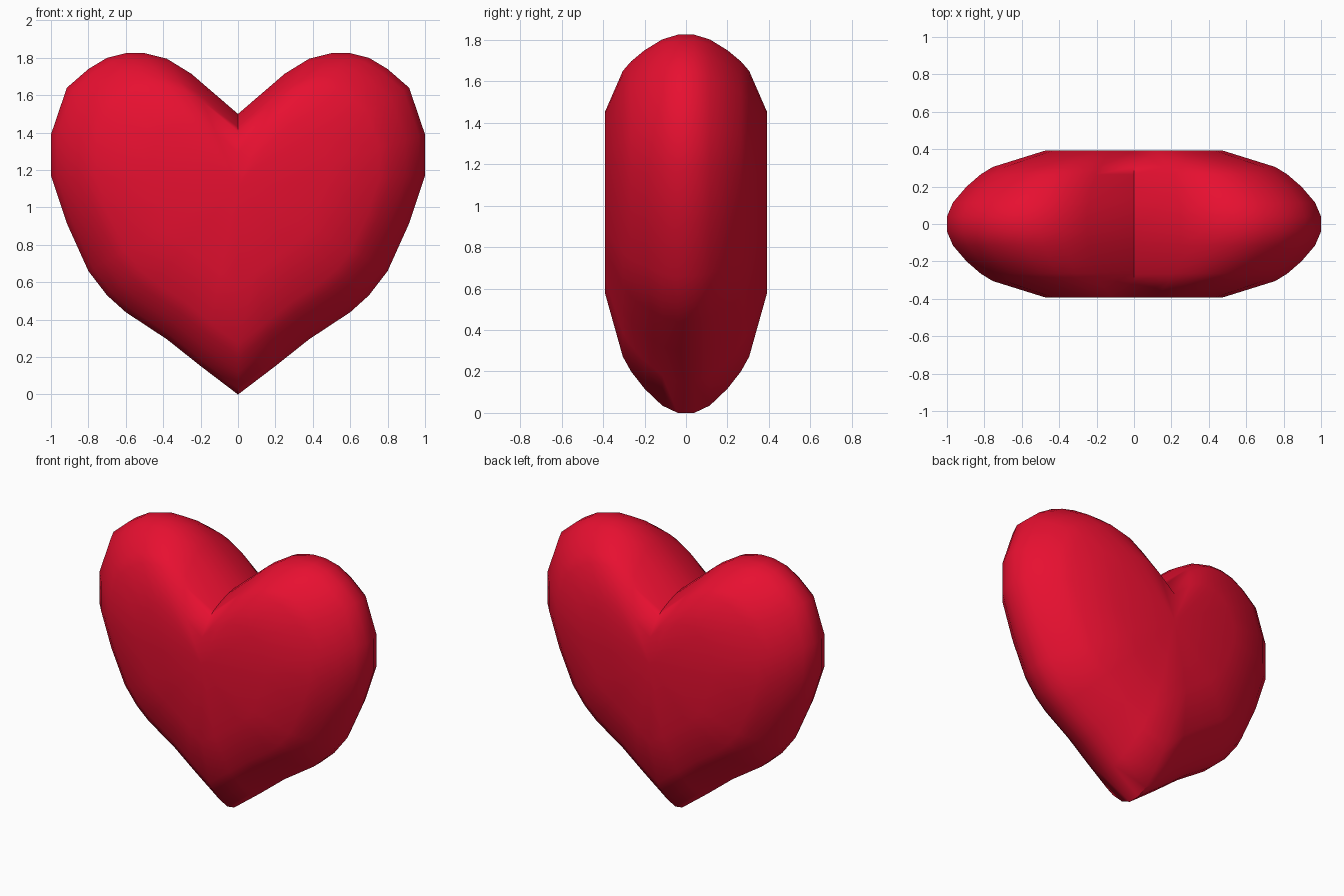
import bpy, bmesh, math

if "Cube" in bpy.data.objects:
    bpy.data.objects.remove(bpy.data.objects["Cube"])

# Right half of the heart outline (x, z), from top notch down to the bottom tip
half = [(0, 1.5), (0.25, 1.715), (0.38, 1.795), (0.5, 1.825), (0.6, 1.825), (0.7, 1.80),
        (0.80, 1.74), (0.915, 1.64), (1.0, 1.39), (1.0, 1.17), (0.915, 0.915),
        (0.80, 0.66), (0.70, 0.53), (0.60, 0.44), (0.38, 0.295), (0.2, 0.152), (0, 0)]
outline = half + [(-x, z) for x, z in half[-2:0:-1]]
CENTRE_Z = 1.11

# Rounded thickness profile: (depth, outline scale)
front = [(-0.392, 0.476), (-0.305, 0.755), (-0.265, 0.82), (-0.20, 0.895),
         (-0.115, 0.968), (-0.04, 1.0)]
profile = front + [(-y, s) for y, s in reversed(front)]

# Heart: stacked scaled outlines, closed by a fan at the front and back
bm = bmesh.new()
rings = [[bm.verts.new((x * s, y, CENTRE_Z + (z - CENTRE_Z) * s)) for x, z in outline]
         for y, s in profile]
n = len(outline)
for a, b in zip(rings, rings[1:]):
    for i in range(n):
        j = (i + 1) % n
        bm.faces.new((a[i], a[j], b[j], b[i]))
for ring in (rings[0], rings[-1]):
    mid = bm.verts.new((0, ring[0].co.y, CENTRE_Z))
    for i in range(n):
        bm.faces.new((ring[i], ring[(i + 1) % n], mid))
bmesh.ops.recalc_face_normals(bm, faces=bm.faces[:])

mesh = bpy.data.meshes.new("heart")
bm.to_mesh(mesh)
bm.free()
heart = bpy.data.objects.new("heart", mesh)
bpy.context.collection.objects.link(heart)

# Red colour and smooth shading
red = bpy.data.materials.new("red")
red.diffuse_color = (0.8, 0.005, 0.03, 1)
red.use_nodes = True
red.node_tree.nodes["Principled BSDF"].inputs["Base Color"].default_value = red.diffuse_color
mesh.materials.append(red)
bpy.context.view_layer.objects.active = heart
heart.select_set(True)
bpy.ops.object.shade_smooth_by_angle(angle=math.radians(60))
